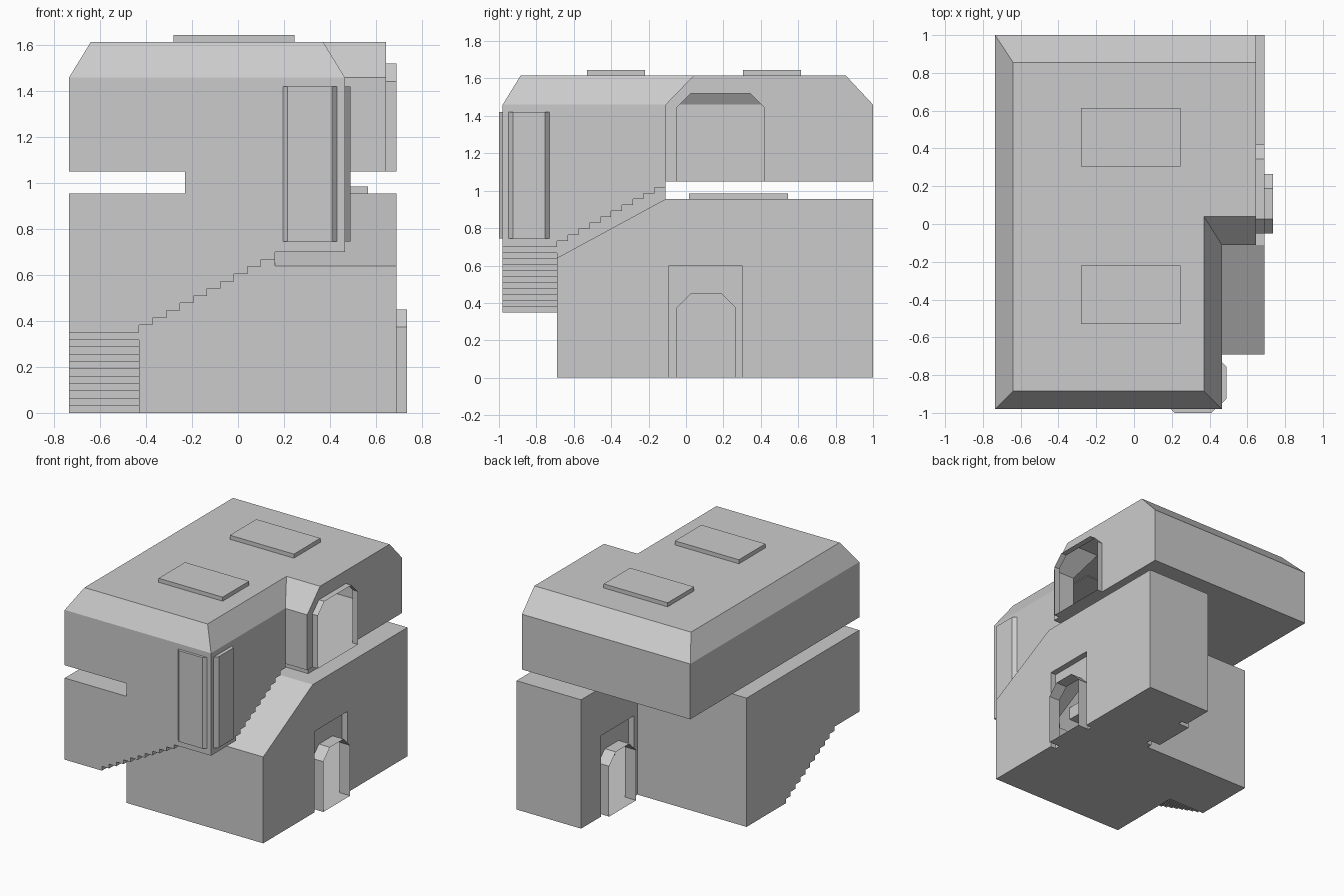
import bpy, bmesh, math
from mathutils import Vector

cube = bpy.data.objects.get("Cube")
if cube:
    bpy.data.objects.remove(cube, do_unlink=True)

grey = bpy.data.materials.new("light_grey")
colour = (0.6, 0.6, 0.6, 1.0)
grey.use_nodes = True
grey.diffuse_color = colour
grey.node_tree.nodes["Principled BSDF"].inputs["Base Color"].default_value = colour


def loft(name, rings):
    """Closed solid through rings of equal point count."""
    bm = bmesh.new()
    loops = [[bm.verts.new(p) for p in ring] for ring in rings]
    n = len(loops[0])
    bm.faces.new(loops[0])
    bm.faces.new(loops[-1])
    for a, b in zip(loops, loops[1:]):
        for i in range(n):
            j = (i + 1) % n
            bm.faces.new((a[i], a[j], b[j], b[i]))
    bmesh.ops.recalc_face_normals(bm, faces=bm.faces)
    mesh = bpy.data.meshes.new(name)
    bm.to_mesh(mesh)
    bm.free()
    mesh.materials.append(grey)
    obj = bpy.data.objects.new(name, mesh)
    bpy.context.collection.objects.link(obj)
    return obj


def prism(name, axis, profile, lo, hi):
    """Extrude a 2D profile along an axis; the profile keeps xyz order."""
    def place(p, d):
        c = list(p)
        c.insert("xyz".index(axis), d)
        return Vector(c)
    return loft(name, [[place(p, d) for p in profile] for d in (lo, hi)])


def box(name, x, y, z):
    return prism(name, "z", [(x[0], y[0]), (x[1], y[0]), (x[1], y[1]), (x[0], y[1])], *z)


def steps(a, b, z0, z1, risers=11):
    """Zigzag stair line from (a, z0) to (b, z1), a riser at both ends."""
    pts = []
    for k in range(risers):
        p = a + (b - a) * k / (risers - 1)
        pts += [(p, z0 + (z1 - z0) * k / risers), (p, z0 + (z1 - z0) * (k + 1) / risers)]
    return pts


def combine(target, other, operation):
    mod = target.modifiers.new("join", 'BOOLEAN')
    mod.operation, mod.solver, mod.object = operation, 'EXACT', other
    deps = bpy.context.evaluated_depsgraph_get()
    mesh = bpy.data.meshes.new_from_object(target.evaluated_get(deps))
    target.modifiers.clear()
    target.data = mesh
    bpy.data.objects.remove(other, do_unlink=True)


def arch(name, y0, y1, z0, z1, x0, x1):
    """Doorway tube with a chamfered top."""
    c = 0.077
    return prism(name, "x", [(y0, z0), (y1, z0), (y1, z1 - c), (y1 - c, z1),
                             (y0 + c, z1), (y0, z1 - c)], x0, x1)


# Main levels
LEFT, RIGHT, FRONT, BACK = -0.735, 0.69, -0.98, 1.0
X_IN, X_LAND, X_TOWER = -0.43, 0.16, 0.465
Y_IN, Y_TURN = -0.69, -0.11
TOP_LOW, BASE_UP = 0.955, 1.05

# Lower storey with a ramp on its right front
house = prism("house_body", "z", [
    (RIGHT, Y_IN), (RIGHT, BACK), (X_LAND, BACK), (X_LAND, 0.34), (LEFT, 0.34),
    (LEFT, -0.12), (X_IN, -0.12), (X_IN, Y_IN)], 0, TOP_LOW)
ramp = prism("ramp_cut", "x", [(-1, 0.472), (Y_TURN, TOP_LOW), (Y_TURN, 1.2), (-1, 1.2)],
             X_LAND, 0.9)
combine(house, ramp, 'DIFFERENCE')

# Door recesses
combine(house, box("right_recess", (0.645, 0.8), (-0.09, 0.30), (-0.1, 0.6)), 'DIFFERENCE')
combine(house, box("left_recess", (0.0, 0.205), (0.38, 0.77), (-0.1, 0.6)), 'DIFFERENCE')

# Overhanging flights with stepped undersides, and the core between storeys
left_flight = prism("left_flight", "x", steps(-0.12, Y_IN, 0, 0.35) + [
    (FRONT, 0.35), (FRONT, TOP_LOW), (-0.12, TOP_LOW)], LEFT, X_IN)
front_flight = prism("front_flight", "y", [(LEFT, 0.35)] + steps(X_IN, X_LAND, 0.35, 0.70) + [
    (X_TOWER, 0.70), (X_TOWER, BASE_UP), (-0.23, BASE_UP), (-0.23, TOP_LOW),
    (LEFT, TOP_LOW)], FRONT, Y_IN)
right_flight = prism("right_flight", "x", steps(Y_IN, Y_TURN, 0.70, BASE_UP) + [
    (Y_IN, BASE_UP)], X_LAND, X_TOWER)
core = box("core", (-0.23, X_LAND), (Y_IN, Y_TURN), (0.9, BASE_UP))

# Upper storey with sloped roof edges
wall = [(LEFT, FRONT), (X_TOWER, FRONT), (X_TOWER, Y_TURN), (0.645, Y_TURN),
        (0.645, BACK), (LEFT, BACK)]
roof = [(-0.64, -0.885), (0.37, -0.885), (0.37, 0.04), (0.645, 0.04),
        (0.645, 0.855), (-0.64, 0.855)]
upper = loft("upper_storey", [[(x, y, z) for x, y in ring] for ring, z in
                              ((wall, BASE_UP), (wall, 1.46), (roof, 1.615))])

# Doorway tubes
doors = [arch("right_door", -0.05, 0.265, 0, 0.45, 0.6, 0.735),
         arch("left_door", 0.42, 0.735, 0, 0.45, 0.115, 0.25),
         arch("upper_door", -0.05, 0.42, BASE_UP, 1.52, 0.6, RIGHT)]
for part in [left_flight, front_flight, core, right_flight, upper] + doors:
    combine(house, part, 'UNION')

# Open the doorways and tidy the shell
bm = bmesh.new()
bm.from_mesh(house.data)
bmesh.ops.remove_doubles(bm, verts=bm.verts, dist=0.0005)


def is_opening(f):
    c, n = f.calc_center_median(), f.normal
    return ((n.x > 0.9 and (c.x > 0.72 or (c.x > 0.68 and c.z > 1.0)))
            or (n.x < -0.9 and abs(c.x - 0.115) < 0.004 and c.z < 0.5))


bmesh.ops.delete(bm, geom=[f for f in bm.faces if is_opening(f)], context='FACES')
bmesh.ops.dissolve_limit(bm, angle_limit=math.radians(0.5), verts=bm.verts, edges=bm.edges)
bm.to_mesh(house.data)
bm.free()

# Raised roof hatches and terrace hatch
for name, y in (("front_roof_hatch", -0.53), ("back_roof_hatch", 0.305)):
    box(name, (-0.28, 0.245), (y, y + 0.31), (1.61, 1.645))
box("terrace_hatch", (0.255, 0.565), (0.015, 0.545), (0.95, 0.985))

# Tall windows with bevelled sides
prism("front_window", "z", [(0.195, FRONT), (0.215, -1.0), (0.41, -1.0), (0.43, FRONT)],
      0.745, 1.42)
prism("right_window", "z", [(X_TOWER, -0.95), (0.49, -0.925), (0.49, -0.755), (X_TOWER, -0.73)],
      0.745, 1.42)
